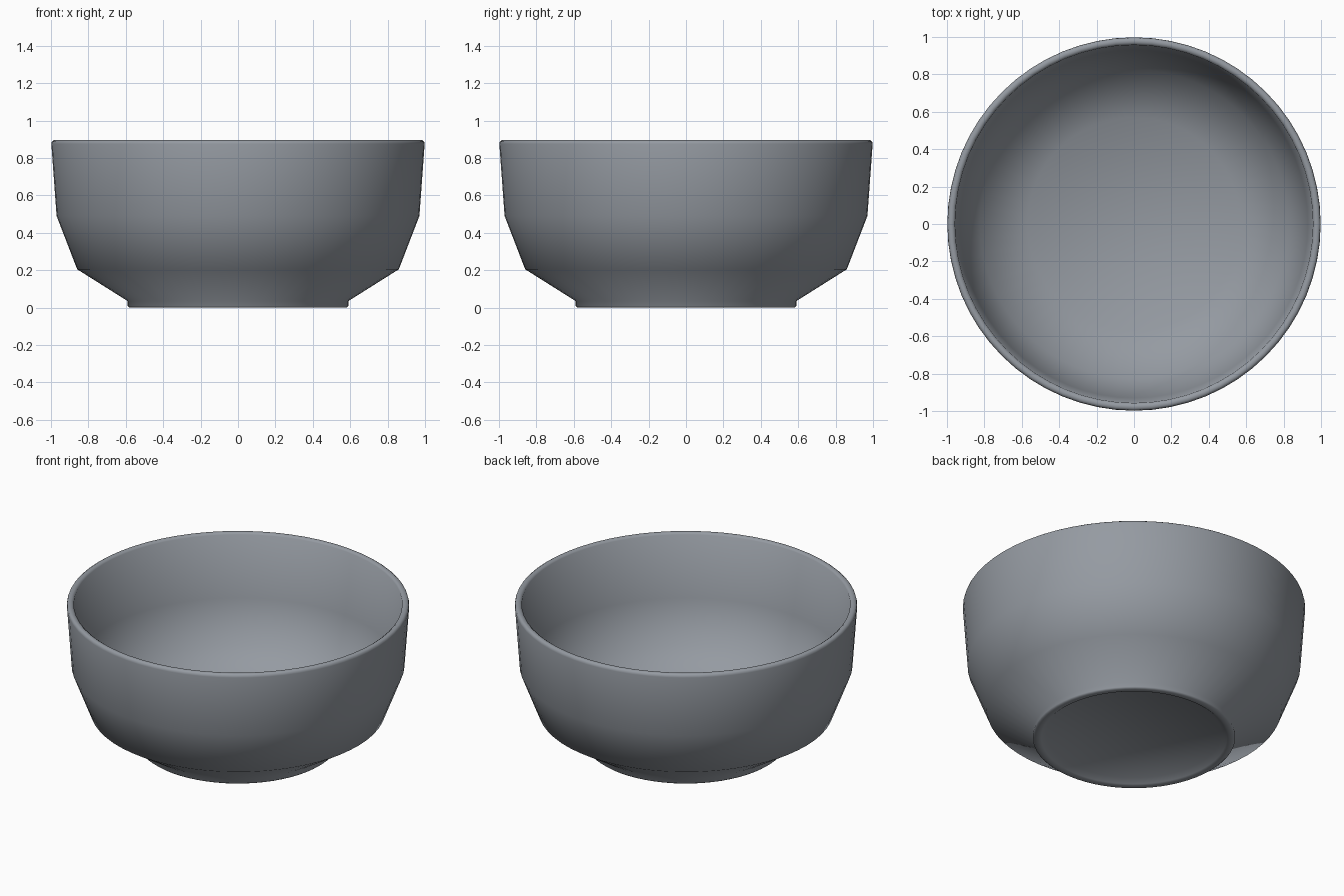
import bpy, bmesh, math

if "Cube" in bpy.data.objects:
    bpy.data.objects.remove(bpy.data.objects["Cube"])

SEGMENTS = 64

# Lathe profile (radius, height): underside recess, foot, outer wall, rim, inner wall
PROFILE = [
    (0.51, 0.03), (0.54, 0.005), (0.555, 0.0), (0.58, 0.0), (0.59, 0.008),
    (0.59, 0.035), (0.86, 0.205), (0.97, 0.49), (0.998, 0.875),
    (0.995, 0.888), (0.985, 0.895), (0.97, 0.895), (0.957, 0.885),
    (0.93, 0.49), (0.825, 0.235), (0.57, 0.07),
]

# Single grey glaze
glaze = bpy.data.materials.new("grey_glaze")
glaze.diffuse_color = (0.30, 0.325, 0.36, 1.0)
glaze.use_nodes = True
glaze.node_tree.nodes["Principled BSDF"].inputs["Base Color"].default_value = glaze.diffuse_color

# Spin the profile into rings, bridge them, and cap recess and bowl floor
bm = bmesh.new()
rings = []
for r, z in PROFILE:
    rings.append([bm.verts.new((r * math.cos(2 * math.pi * i / SEGMENTS),
                                r * math.sin(2 * math.pi * i / SEGMENTS), z))
                  for i in range(SEGMENTS)])
for a, b in zip(rings, rings[1:]):
    for i in range(SEGMENTS):
        j = (i + 1) % SEGMENTS
        bm.faces.new((a[i], a[j], b[j], b[i]))
bm.faces.new(rings[0])
bm.faces.new(rings[-1])
bmesh.ops.recalc_face_normals(bm, faces=bm.faces)
for f in bm.faces:
    f.smooth = True

mesh = bpy.data.meshes.new("bowl")
bm.to_mesh(mesh)
bm.free()
mesh.materials.append(glaze)
bowl = bpy.data.objects.new("bowl", mesh)
bpy.context.collection.objects.link(bowl)
